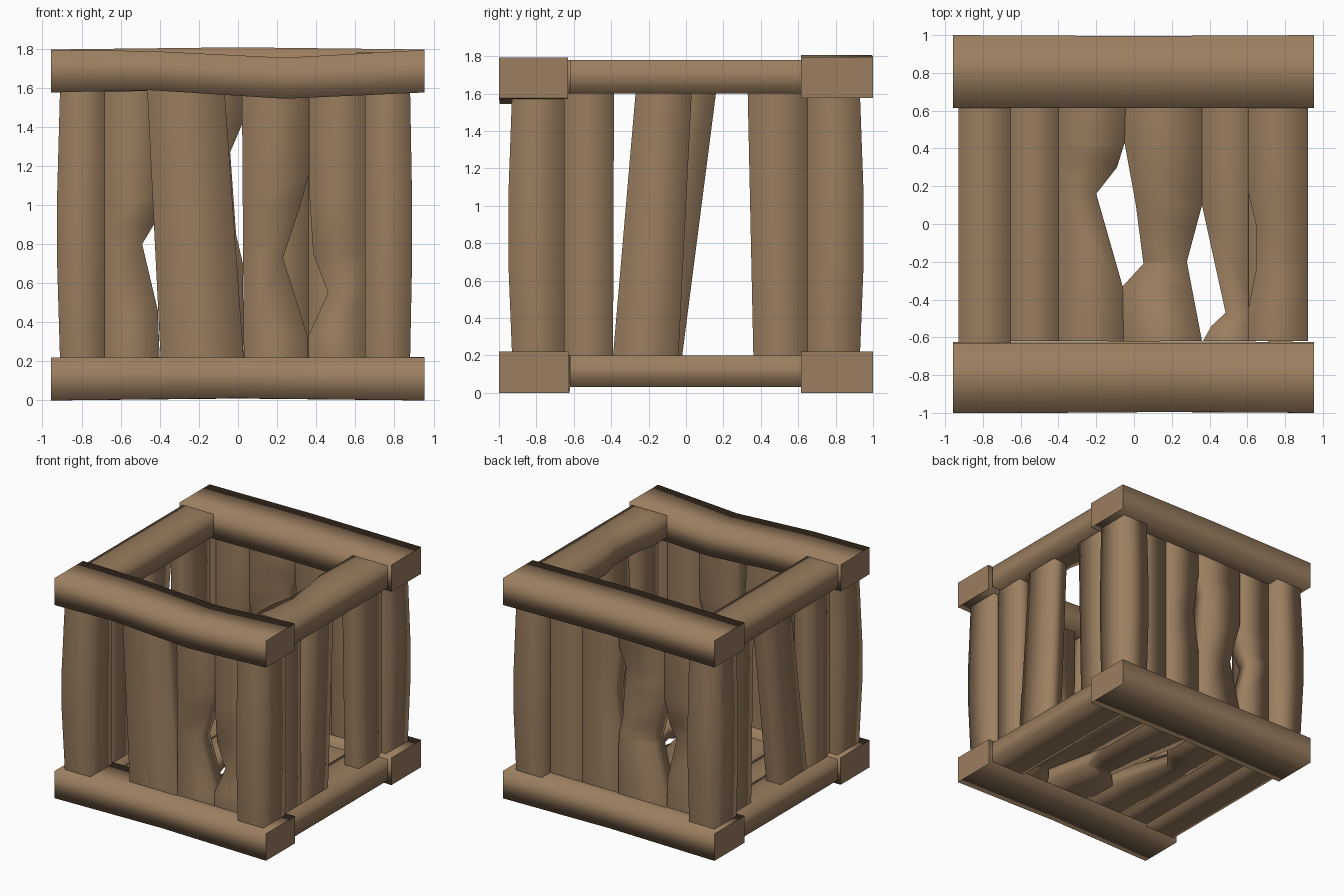
import bpy, bmesh

if "Cube" in bpy.data.objects:
    bpy.data.objects.remove(bpy.data.objects["Cube"])

wood = bpy.data.materials.new("brown wood")
wood.diffuse_color = (0.33, 0.21, 0.117, 1)
wood.use_nodes = True
wood.node_tree.nodes["Principled BSDF"].inputs["Base Color"].default_value = wood.diffuse_color

# (u, v, w) -> world: v runs along the timber, u across it, w through its thickness
MAPS = {
    "beam_x": lambda u, v, w: (v, u, w),
    "front": lambda u, v, w: (u, w, v),
    "side": lambda u, v, w: (w, u, v),
    "floor": lambda u, v, w: (u, v, w),
}


def timber(name, kind, rows):
    """Loft a rectangular section through rows of (v, u0, u1, w0, w1)."""
    bm = bmesh.new()
    place = MAPS[kind]
    loops = [[bm.verts.new(place(u, v, w)) for u, w in ((u0, w0), (u1, w0), (u1, w1), (u0, w1))]
             for v, u0, u1, w0, w1 in rows]
    for a, b in zip(loops, loops[1:]):
        for i in range(4):
            j = (i + 1) % 4
            bm.faces.new((a[i], a[j], b[j], b[i]))
    caps = [bm.faces.new(loops[0]), bm.faces.new(loops[-1])]
    bmesh.ops.recalc_face_normals(bm, faces=bm.faces)
    for f in bm.faces:
        f.smooth = True
    for f in caps:
        for e in f.edges:
            e.smooth = False
    me = bpy.data.meshes.new(name)
    bm.to_mesh(me)
    bm.free()
    me.materials.append(wood)
    ob = bpy.data.objects.new(name, me)
    bpy.context.collection.objects.link(ob)
    return ob


def at(edge, v):
    """Edge position at v on a polyline of (v, u)."""
    for (v0, u0), (v1, u1) in zip(edge, edge[1:]):
        if v <= v1:
            return u0 + (u1 - u0) * (v - v0) / (v1 - v0)
    return edge[-1][1]


def plank(name, kind, left, right, w0, w1):
    """Plank between two jagged edges."""
    vs = sorted({p[0] for p in left + right})
    timber(name, kind, [(v, at(left, v), at(right, v), w0, w1) for v in vs])


# Long beams, the front top one is warped
timber("front_bottom_beam", "beam_x", [(-.957, -1, -.625, 0, .22), (0, -.995, -.62, .012, .22), (.953, -1, -.625, 0, .22)])
timber("back_bottom_beam", "beam_x", [(-.957, .615, 1, 0, .22), (0, .62, .995, .01, .222), (.953, .615, 1, 0, .222)])
timber("front_top_beam", "beam_x", [(-.957, -1, -.63, 1.575, 1.793), (-.45, -1, -.63, 1.587, 1.787),
                                    (.24, -.995, -.63, 1.543, 1.753), (.953, -1, -.63, 1.575, 1.793)])
timber("back_top_beam", "beam_x", [(-.957, .615, 1, 1.577, 1.795), (0, .615, .995, 1.587, 1.806), (.953, .615, 1, 1.577, 1.795)])

# Side beams, the right top one has a worn inner edge
for tag, z0, z1 in (("bottom", .03, .2), ("top", 1.6, 1.78)):
    timber("left_%s_beam" % tag, "floor", [(-.64, -.93, -.65, z0, z1), (.63, -.93, -.65, z0, z1)])
    worn = .04 if tag == "top" else 0
    timber("right_%s_beam" % tag, "floor", [(-.62, .605, .92, z0, z1), (-.45, .605, .92, z0, z1),
                                            (-.25, .605 + worn, .92, z0, z1), (0, .605 + worn, .92, z0, z1),
                                            (.17, .605, .92, z0, z1), (.63, .605, .92, z0, z1)])

# Corner posts, bulging outwards at mid height
for fy, s in (("front", -1), ("back", 1)):
    for fx, outer, mid, inner in (("left", -.91, -.925, -.68), ("right", .88, .89, .65)):
        rows = [(z, o, inner, s * .65, s * y) for z, o, y in
                ((.2, outer, .93), (.7, mid, .95), (1.05, mid, .95), (1.6, outer, .93))]
        timber("%s_%s_post" % (fy, fx), "front", rows)

# Front planks, the leftmost one is missing
B, T = .2, 1.6
F0, F1 = -.82, -.69
plank("front_plank_1", "front", [(B, -.395), (T, -.465)], [(B, .03), (T, -.07)], F0 - .01, F1)
plank("front_plank_2", "front", [(B, .03), (T, .02)],
      [(B, .36), (.33, .355), (.73, .23), (1.0, .32), (1.15, .36), (T, .36)], F0, F1)
plank("front_plank_3", "front", [(B, .36), (.33, .36), (.55, .46), (.75, .385), (1.05, .365), (T, .365)],
      [(B, .67), (T, .67)], F0, F1)

# Back planks with torn edges
plank("back_plank_1", "front", [(B, -.695), (T, -.695)],
      [(B, -.40), (.46, -.41), (.8, -.49), (.9, -.43), (1.1, -.38), (T, -.38)], -F1, -F0)
plank("back_plank_2", "front", [(B, -.40), (.33, -.38), (.73, -.28), (1.1, -.38), (T, -.38)],
      [(B, .03), (.7, .025), (.85, -.01), (1.27, -.04), (1.41, .02), (T, .03)], -F1, -F0 + .01)
plank("back_plank_3", "front", [(B, .03), (.7, .03), (1.05, .08), (1.41, .03), (T, .03)],
      [(B, .36), (T, .36)], -F1, -F0)
plank("back_plank_4", "front", [(B, .36), (T, .36)], [(B, .67), (T, .67)], -F1, -F0)

# Side planks: two upright ones and a leaning one on each side
for tag, s, lean in (("right", 1, ((-.39, -.27), (-.04, .03))), ("left", -1, ((-.36, -.15), (-.02, .16)))):
    w0, w1 = s * .71, s * .84
    plank(tag + "_plank_1", "side", [(B, -.66), (T, -.66)], [(B, -.39), (T, -.385)], w0, w1)
    (a0, a1), (b0, b1) = lean
    plank(tag + "_plank_2", "side", [(B, a0), (T, a1)], [(B, b0), (T, b1)], w0, w1)
    plank(tag + "_plank_3", "side", [(B, .36), (T, .33)], [(B, .66), (T, .66)], w0, w1)

# Floor planks with torn edges
E = .62
plank("floor_plank_1", "floor", [(-E, -.66), (E, -.66)], [(-E, -.4), (E, -.4)], .05, .17)
plank("floor_plank_2", "floor", [(-E, -.4), (E, -.4)],
      [(-E, -.055), (-.33, -.06), (.16, -.2), (.3, -.09), (.43, -.05), (E, -.045)], .05, .17)
plank("floor_plank_3", "floor", [(-E, -.055), (-.33, -.06), (-.21, .05), (.1, .01), (.43, -.05), (E, -.045)],
      [(-E, .36), (-.2, .28), (-.05, .32), (.1, .36), (E, .36)], .05, .17)
plank("floor_plank_4", "floor", [(-E, .365), (-.54, .41), (-.47, .485), (.1, .36), (E, .36)],
      [(-E, .66), (E, .66)], .05, .17)
